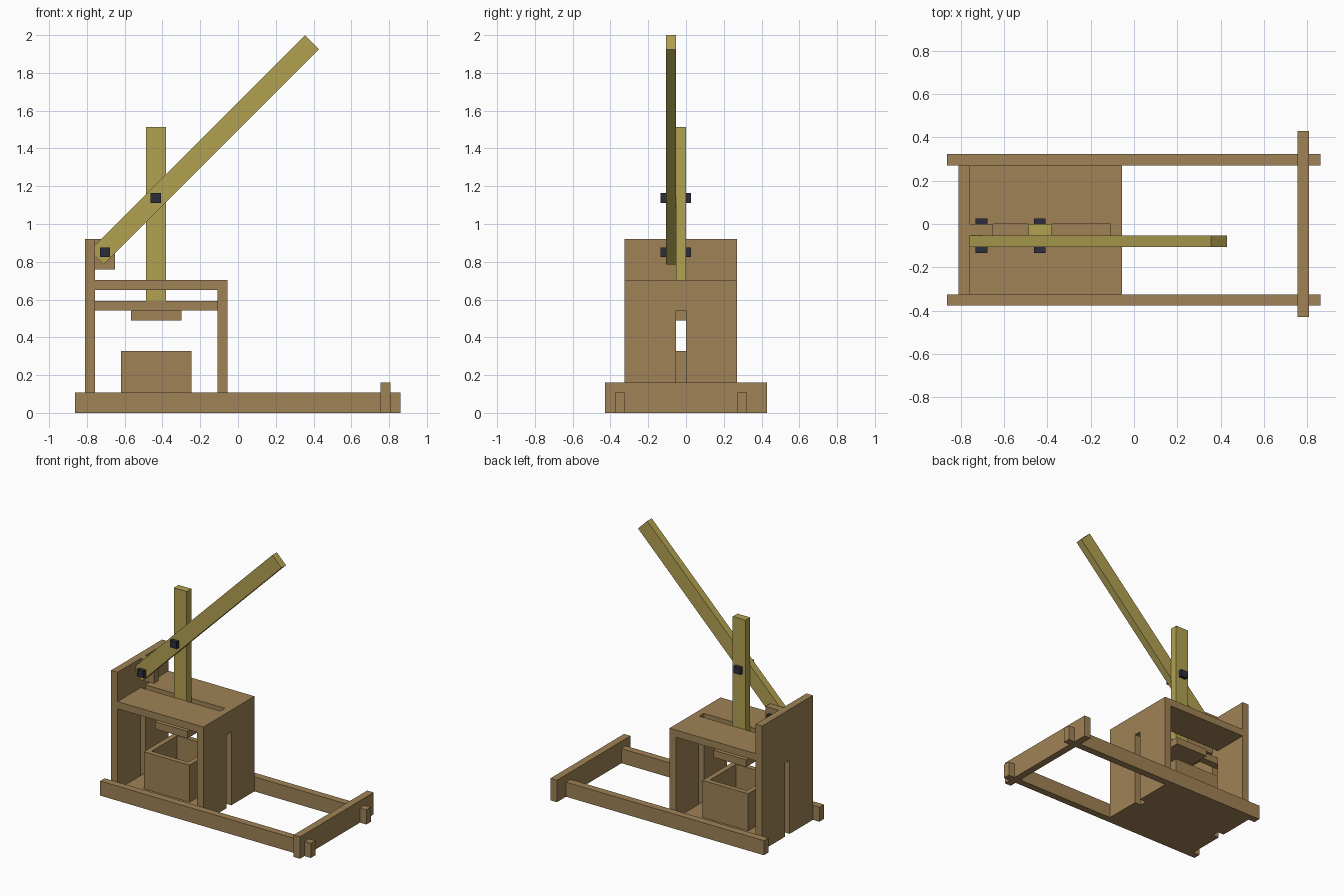
import bpy, bmesh, math
from mathutils import Matrix, Vector

if "Cube" in bpy.data.objects:
    bpy.data.objects.remove(bpy.data.objects["Cube"])


def material(name, rgb):
    m = bpy.data.materials.new(name)
    m.diffuse_color = (*rgb, 1)
    m.use_nodes = True
    m.node_tree.nodes["Principled BSDF"].inputs["Base Color"].default_value = m.diffuse_color
    return m


BROWN = material("brown_wood", (0.35, 0.225, 0.093))
OLIVE = material("olive_wood", (0.45, 0.36, 0.085))
DARK = material("dark_metal", (0.025, 0.027, 0.042))


def finish(name, bm, mat):
    bmesh.ops.recalc_face_normals(bm, faces=bm.faces)
    me = bpy.data.meshes.new(name)
    bm.to_mesh(me)
    bm.free()
    me.materials.append(mat)
    ob = bpy.data.objects.new(name, me)
    bpy.context.collection.objects.link(ob)
    return ob


def cuboid(bm, x, y, z):
    size = Vector((x[1] - x[0], y[1] - y[0], z[1] - z[0]))
    mid = Vector((sum(x) / 2, sum(y) / 2, sum(z) / 2))
    bmesh.ops.create_cube(bm, size=1, matrix=Matrix.Translation(mid) @ Matrix.Diagonal((*size, 1)))


def box(name, x, y, z, mat=BROWN):
    bm = bmesh.new()
    cuboid(bm, x, y, z)
    return finish(name, bm, mat)


def slab(name, points, offset, mat=BROWN):
    """Extrude a flat 3D outline along an offset."""
    bm = bmesh.new()
    face = bm.faces.new([bm.verts.new(p) for p in points])
    ext = bmesh.ops.extrude_face_region(bm, geom=[face], use_keep_orig=True)
    verts = [g for g in ext["geom"] if isinstance(g, bmesh.types.BMVert)]
    bmesh.ops.translate(bm, verts=verts, vec=offset)
    return finish(name, bm, mat)


T = 0.053                      # board thickness
FRONT, BACK = -0.325, 0.27     # depth of the press frame
S0, S1 = -0.054, 0.0           # slot shared by post and beam
MID = (S0 + S1) / 2

# Base rails and end crossbar
box("front_rail", (-0.863, 0.86), (-0.377, FRONT), (0, 0.108))
box("back_rail", (-0.863, 0.86), (BACK, 0.323), (0, 0.108))
box("crossbar", (0.755, 0.808), (-0.43, 0.43), (0, 0.162))
box("floor", (-0.757, -0.108), (FRONT, BACK), (0, T))


# Upright panels, each with a guide slot open at the bottom
def panel(name, x, top):
    outline = [(FRONT, 0), (S0, 0), (S0, 0.593), (S1, 0.593), (S1, 0),
               (BACK, 0), (BACK, top), (FRONT, top)]
    slab(name, [(x, y, z) for y, z in outline], (T, 0, 0))


panel("tall_panel", -0.81, 0.92)
panel("short_panel", -0.108, 0.65)

# Top board with a long slot for the post
outline = [(-0.757, FRONT), (-0.055, FRONT), (-0.055, BACK), (-0.757, BACK),
           (-0.757, S1), (-0.108, S1), (-0.108, S0), (-0.757, S0)]
slab("top_board", [(x, y, 0.65) for x, y in outline], (0, 0, T))

# Sliding beam, pressing block and pivot bracket
box("sliding_beam", (-0.81, -0.055), (S0, S1), (0.543, 0.593))
box("press_block", (-0.567, -0.3), (MID - 0.134, MID + 0.134), (0.49, 0.543))
box("pivot_bracket", (-0.757, -0.65), (S0, S1), (0.76, 0.92))

# Open mould box
bm = bmesh.new()
cuboid(bm, (-0.62, -0.247), (MID - 0.187, MID + 0.187), (T, 0.327))
bm.normal_update()
top = max(bm.faces, key=lambda f: f.calc_center_median().z)
bmesh.ops.inset_region(bm, faces=[top], thickness=T)
ext = bmesh.ops.extrude_discrete_faces(bm, faces=[top])
bmesh.ops.translate(bm, verts=ext["faces"][0].verts, vec=(0, 0, -0.265))
finish("mould_box", bm, BROWN)

# Post and slanted lever
box("post", (-0.487, -0.382), (S0, S1), (0.593, 1.513), OLIVE)
lever = box("lever", (0, 1.613), (-0.107, S0), (-0.053, 0.053), OLIVE)
lever.data.transform(Matrix.Translation((-0.748, 0, 0.822)) @ Matrix.Rotation(-math.pi / 4, 4, 'Y'))

# Square pivot pins
for name, x, z in (("lower_pin", -0.704, 0.85), ("upper_pin", -0.435, 1.137)):
    box(name, (x - 0.027, x + 0.027), (-0.134, 0.026), (z - 0.026, z + 0.026), DARK)
